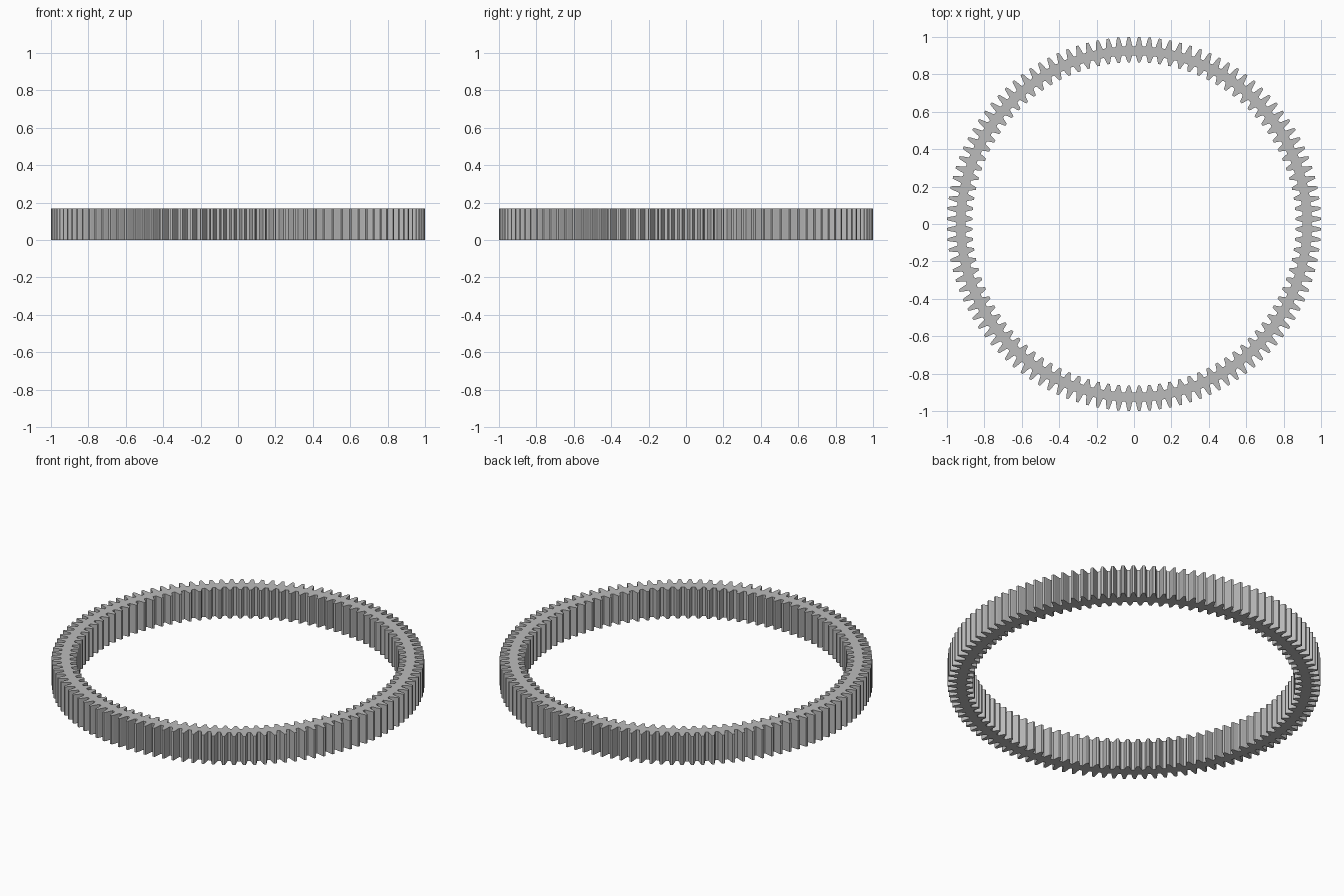
import bpy, bmesh, math

# Remove the default object
cube = bpy.data.objects.get("Cube")
if cube:
    bpy.data.objects.remove(cube, do_unlink=True)

HEIGHT = 0.17
# Tooth profile: (fraction of a pitch from the tooth centre, height from root 0 to tip 1)
TOOTH = [(-0.36, 0), (-0.31, 0.12), (-0.23, 0.5), (-0.17, 0.8), (-0.11, 1),
         (0.11, 1), (0.17, 0.8), (0.23, 0.5), (0.31, 0.12), (0.36, 0)]


def toothed_loop(bm, count, root, tip, phase):
    """Closed outline of evenly spaced teeth, returned as its edges."""
    verts = []
    for i in range(count):
        for offset, rise in TOOTH:
            a = (i + phase + offset) * math.tau / count
            r = root + (tip - root) * rise
            verts.append(bm.verts.new((r * math.cos(a), r * math.sin(a), 0)))
    return [bm.edges.new((v, verts[i - 1])) for i, v in enumerate(verts)]


# Steel material
steel = bpy.data.materials.new("steel_grey")
steel.use_nodes = True
color = (0.5, 0.5, 0.5, 1)
steel.diffuse_color = color
steel.node_tree.nodes["Principled BSDF"].inputs["Base Color"].default_value = color

# Ring gear: flat toothed outline, filled and extruded upward
bm = bmesh.new()
edges = toothed_loop(bm, 112, 0.95, 1.0, 0.5)
edges += toothed_loop(bm, 100, 0.902, 0.865, 0.5)
bmesh.ops.triangle_fill(bm, edges=edges, use_beauty=True)
solid = bmesh.ops.extrude_face_region(bm, geom=bm.faces[:], use_keep_orig=True)
top = [v for v in solid["geom"] if isinstance(v, bmesh.types.BMVert)]
bmesh.ops.translate(bm, verts=top, vec=(0, 0, HEIGHT))
bmesh.ops.recalc_face_normals(bm, faces=bm.faces[:])

mesh = bpy.data.meshes.new("ring_gear")
bm.to_mesh(mesh)
bm.free()
mesh.materials.append(steel)
gear = bpy.data.objects.new("ring_gear", mesh)
bpy.context.collection.objects.link(gear)
